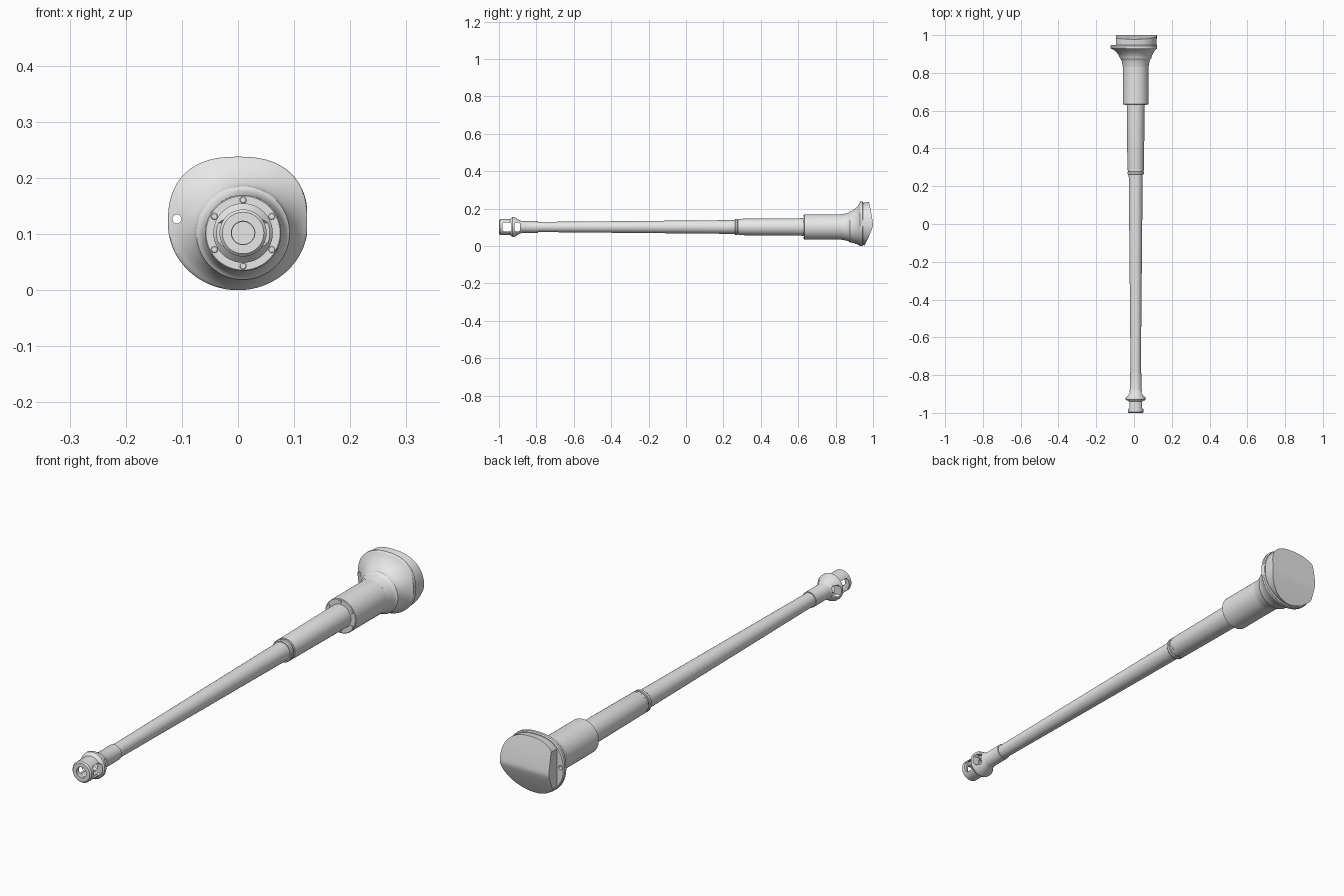
import bpy, bmesh, math

if "Cube" in bpy.data.objects:
    bpy.data.objects.remove(bpy.data.objects["Cube"])

AX, AZ = 0.009, 0.102      # barrel axis
SEG = 48

grey = bpy.data.materials.new("light grey")
grey.diffuse_color = (0.8, 0.8, 0.8, 1)
grey.use_nodes = True
grey.node_tree.nodes["Principled BSDF"].inputs["Base Color"].default_value = grey.diffuse_color


def loft(name, rings):
    """Skin a list of equal length rings and cap both ends."""
    bm = bmesh.new()
    loops = [[bm.verts.new(p) for p in ring] for ring in rings]
    n = len(loops[0])
    for a, b in zip(loops, loops[1:]):
        for i in range(n):
            j = (i + 1) % n
            bm.faces.new((a[i], a[j], b[j], b[i]))
    bm.faces.new(loops[0])
    bm.faces.new(loops[-1])
    bmesh.ops.recalc_face_normals(bm, faces=bm.faces)
    me = bpy.data.meshes.new(name)
    bm.to_mesh(me)
    bm.free()
    me.materials.append(grey)
    ob = bpy.data.objects.new(name, me)
    bpy.context.collection.objects.link(ob)
    return ob


def circle(y, r, cx=AX, cz=AZ, n=SEG):
    return [(cx + r * math.cos(2 * math.pi * i / n), y,
             cz + r * math.sin(2 * math.pi * i / n)) for i in range(n)]


def turned(name, profile, cx=AX, cz=AZ, n=SEG):
    return loft(name, [circle(y, r, cx, cz, n) for y, r in profile])


def smooth(ob, angle=30):
    bpy.ops.object.select_all(action='DESELECT')
    ob.select_set(True)
    bpy.context.view_layer.objects.active = ob
    bpy.ops.object.shade_smooth_by_angle(angle=math.radians(angle))


def cut(ob, cutter):
    cutter.hide_render = True
    cutter.hide_set(True)
    m = ob.modifiers.new("cut", 'BOOLEAN')
    m.operation = 'DIFFERENCE'
    m.solver = 'EXACT'
    m.object = cutter


def box(name, y0, y1, h):
    """Sideways slot cutter through the axis."""
    c = 0.007
    pts = [(y0 + c, -h), (y1 - c, -h), (y1, -h + c), (y1, h - c),
           (y1 - c, h), (y0 + c, h), (y0, h - c), (y0, -h + c)]
    return loft(name, [[(x, y, AZ + z) for y, z in pts] for x in (-0.2, 0.2)])


# Hollow two-chamber muzzle brake
brake = turned("muzzle_brake", [
    (-0.86, 0.02), (-0.885, 0.02), (-0.89, 0.03), (-0.915, 0.034), (-0.917, 0.022),
    (-0.932, 0.022), (-0.934, 0.035), (-0.98, 0.035), (-0.985, 0.021), (-1.0, 0.021),
    (-1.0, 0.037), (-0.995, 0.042), (-0.94, 0.042), (-0.928, 0.053), (-0.918, 0.053),
    (-0.885, 0.034), (-0.875, 0.031), (-0.79, 0.031), (-0.79, 0.02)])
smooth(brake)
cut(brake, box("front_slot_cutter", -0.98, -0.934, 0.025))
cut(brake, box("rear_slot_cutter", -0.917, -0.887, 0.024))

# Tapered barrel, collar and recoil sleeves
smooth(turned("barrel", [(-0.80, 0.027), (0.27, 0.037)]))
smooth(turned("barrel_collar", [
    (0.262, 0.034), (0.262, 0.041), (0.266, 0.044), (0.276, 0.044), (0.277, 0.040),
    (0.283, 0.040), (0.284, 0.044), (0.292, 0.044), (0.292, 0.03)]))
smooth(turned("inner_sleeve", [(0.29, 0.043), (0.295, 0.044), (0.64, 0.047)]))
smooth(turned("outer_sleeve", [(0.632, 0.046), (0.632, 0.066), (0.634, 0.068),
                               (0.835, 0.068), (0.87, 0.07)]))

# Bolt heads around the sleeve face
for k in range(6):
    a = math.radians(90 + 60 * k)
    smooth(turned("sleeve_bolt", [(0.64, 0.006), (0.63, 0.006), (0.629, 0.005)],
                  AX + 0.059 * math.cos(a), AZ + 0.059 * math.sin(a), 12))


# Flared shield: a circle blending into a rounded, flat-topped outline
def outline(y, scale=1.0, left=-0.125, wedge=False, t=1.0, r0=0.07):
    ring = []
    n = 72
    for i in range(n):
        a = 2 * math.pi * i / n
        c, s = math.cos(a), math.sin(a)
        p = 2 / 2.45 if s > 0 else 1.0
        x = 0.125 * scale * math.copysign(abs(c) ** p, c)
        z = 0.119 + 0.119 * scale * math.copysign(abs(s) ** p, s)
        x = AX + r0 * c + (x - AX - r0 * c) * t
        z = AZ + r0 * s + (z - AZ - r0 * s) * t
        x = min(max(x, left), 0.123)
        yy = back(z) if wedge else y
        ring.append((x, yy, z))
    return ring


def back(z):
    """Depth of the wedge-like rear face at a given height."""
    d = z - 0.11
    return 1.0 - (0.022 * (d / 0.125) ** 1.3 if d > 0 else 0.047 * (-d / 0.11) ** 1.2)


shield = loft("shield_flare", [
    outline(0.83, t=0, r0=0.068), outline(0.86, t=0, r0=0.073),
    outline(0.872, t=0, r0=0.078), outline(0.876, t=0, r0=0.083),
    outline(0.884, t=0.04, r0=0.083), outline(0.893, t=0.13, r0=0.083),
    outline(0.905, t=0.3, r0=0.083), outline(0.918, t=0.55, r0=0.083),
    outline(0.926, t=0.8, r0=0.083), outline(0.930, t=0.97),
    outline(0.933), outline(0.943), outline(0.947, 0.97)])
smooth(shield)
cut(shield, turned("peg_hole_cutter", [(0.85, 0.008), (1.05, 0.008)], -0.109, 0.127, 24))

# Rear block with a flat left side and wedge-shaped back face
block = loft("shield_block", [outline(0.940, 0.93, -0.095), outline(0.947, 0.945, -0.095),
                              outline(0.95, 0.975, -0.095, True)])
bm = bmesh.new()
bm.from_mesh(block.data)
bm.faces.ensure_lookup_table()
cap = max(bm.faces, key=lambda f: (len(f.verts) > 4, f.calc_center_median().y))
ring = list(cap.verts)
bmesh.ops.delete(bm, geom=[cap], context='FACES_ONLY')
# Bridge matching heights across the back so it curves only vertically
ring_n = len(ring)
top = max(range(ring_n), key=lambda i: ring[i].co.z)
o = ring[top:] + ring[:top]
for i in range(ring_n // 2):
    quad = [o[i], o[i + 1], o[-i - 1], o[-i % ring_n]]
    quad = list(dict.fromkeys(quad))
    if len(quad) > 2:
        bm.faces.new(quad)
bmesh.ops.recalc_face_normals(bm, faces=bm.faces)
bm.to_mesh(block.data)
bm.free()
smooth(block)
